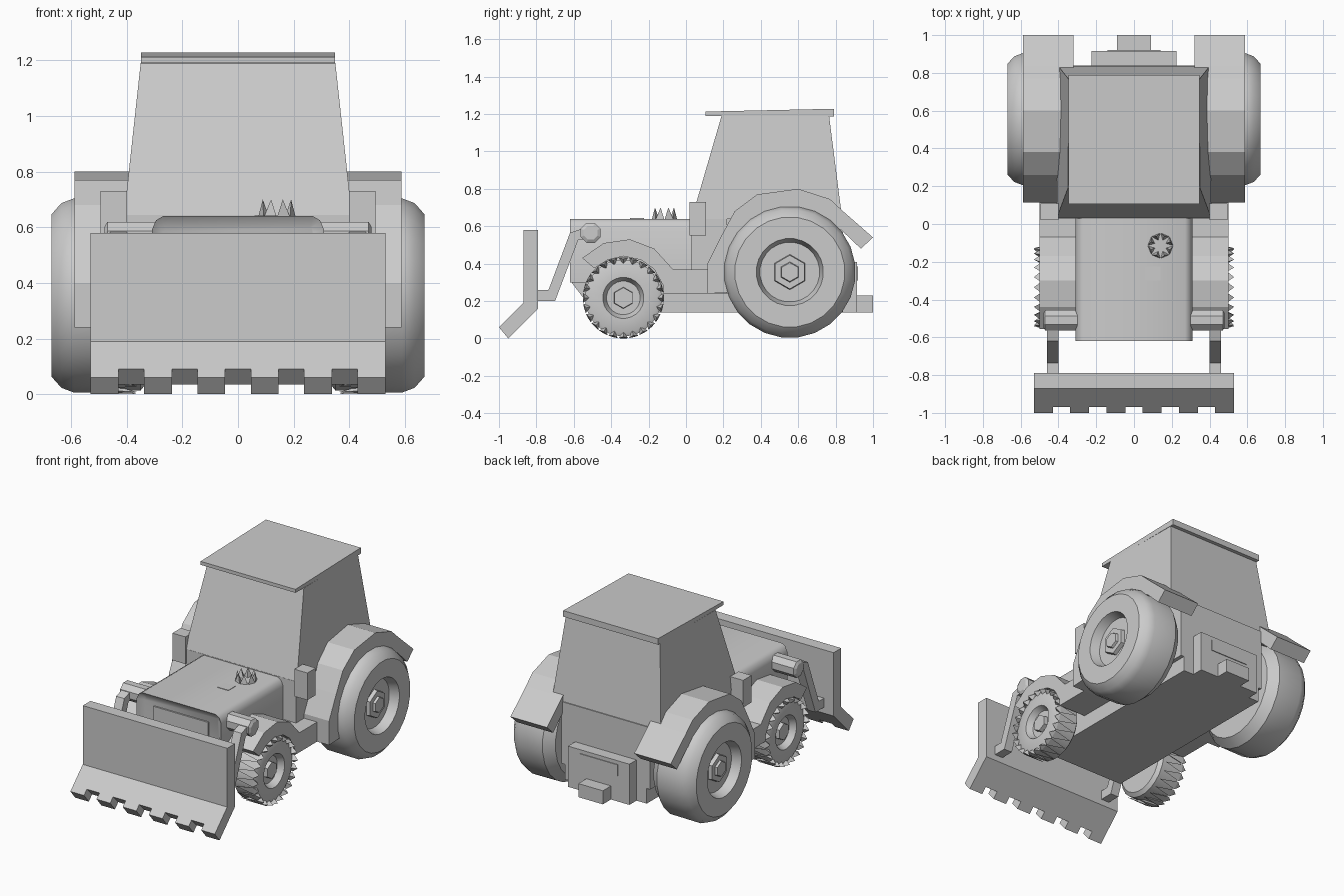
import bpy, bmesh
from math import sin, cos, pi, radians
from mathutils import Vector

if "Cube" in bpy.data.objects:
    bpy.data.objects.remove(bpy.data.objects["Cube"])


def finish(name, bm, smooth=None):
    bmesh.ops.recalc_face_normals(bm, faces=bm.faces)
    me = bpy.data.meshes.new(name)
    bm.to_mesh(me)
    bm.free()
    ob = bpy.data.objects.new(name, me)
    bpy.context.collection.objects.link(ob)
    if smooth:
        bpy.ops.object.select_all(action='DESELECT')
        ob.select_set(True)
        bpy.context.view_layer.objects.active = ob
        bpy.ops.object.shade_smooth_by_angle(angle=radians(smooth))
    return ob


def prism(name, pts, x0, x1):
    """Side profile (y, z) extruded along x."""
    bm = bmesh.new()
    a = [bm.verts.new((x0, y, z)) for y, z in pts]
    b = [bm.verts.new((x1, y, z)) for y, z in pts]
    bm.faces.new(a)
    bm.faces.new(b[::-1])
    for i in range(len(pts)):
        j = (i + 1) % len(pts)
        bm.faces.new((a[i], b[i], b[j], a[j]))
    return finish(name, bm)


def box(name, x0, x1, y0, y1, z0, z1):
    return prism(name, [(y0, z0), (y1, z0), (y1, z1), (y0, z1)], x0, x1)


def lathe_x(name, s, prof, cy, cz, n, smooth=None):
    """Profile (x, radius) turned about an x axis and closed at both ends."""
    bm = bmesh.new()
    rings = [[bm.verts.new((s * x, cy + r * cos(2 * pi * (i + .5) / n), cz + r * sin(2 * pi * (i + .5) / n)))
              for i in range(n)] for x, r in prof]
    for p, q in zip(rings, rings[1:]):
        for i in range(n):
            j = (i + 1) % n
            bm.faces.new((p[i], p[j], q[j], q[i]))
    bm.faces.new(rings[0])
    bm.faces.new(rings[-1])
    return finish(name, bm, smooth)


# Chassis with raked nose
prism("chassis", [(-.62, .36), (-.62, .31), (-.49, .14), (.84, .14), (.84, .36)], -.30, .30)

# Hood with chamfered edges and recessed grille
bm = bmesh.new()
sect = [(-.31, .30), (.31, .30), (.31, .59), (.295, .625), (.27, .64), (-.27, .64), (-.295, .625), (-.31, .59)]
front = [bm.verts.new((x, -.62, z)) for x, z in sect]
back = [bm.verts.new((x, .06, z)) for x, z in sect]
face = bm.faces.new(front)
bm.faces.new(back[::-1])
for i in range(8):
    j = (i + 1) % 8
    bm.faces.new((front[i], back[i], back[j], front[j]))
bm.normal_update()
bmesh.ops.inset_region(bm, faces=[face], thickness=.04)
bmesh.ops.translate(bm, verts=face.verts, vec=(0, .03, 0))
finish("hood", bm, 40)
box("grille_panel", -.2, .2, -.60, -.57, .38, .56)
box("hood_vent", .06, .14, -.30, -.225, .63, .643)

# Jagged exhaust crown on the hood
bm = bmesh.new()
cx, cy, n = .14, -.115, 8
for i in range(n):
    a0, a1 = 2 * pi * i / n, 2 * pi * (i + 1) / n
    am = (a0 + a1) / 2
    v = [bm.verts.new((cx + r * cos(a), cy + r * sin(a), z))
         for r, a, z in ((.068, a0, .635), (.068, a1, .635), (.03, am, .635), (.055, am, .70))]
    for f in ((0, 1, 2), (0, 1, 3), (1, 2, 3), (2, 0, 3)):
        bm.faces.new([v[k] for k in f])
finish("exhaust_crown", bm)

# Cab: tapered cabin, lower body and roof
bm = bmesh.new()
for s in (-1, 1):
    for x, y, z in ((.41, .03, .64), (.40, .835, .64), (.35, .19, 1.19), (.345, .765, 1.19)):
        bm.verts.new((s * x, y, z))
bmesh.ops.convex_hull(bm, input=bm.verts[:])
bmesh.ops.dissolve_limit(bm, angle_limit=.02, verts=bm.verts[:], edges=bm.edges[:])
finish("cab", bm)
box("cab_lower_body", -.325, .325, .05, .84, .24, .65)
box("cab_footwell", -.405, .405, .03, .22, .24, .645)
prism("roof", [(.105, 1.19), (.79, 1.188), (.79, 1.228), (.105, 1.213)], -.348, .348)

# Rear hitch
box("rear_gearbox", -.225, .225, .80, .915, .14, .41)
box("rear_plate", -.14, .14, .91, .92, .31, .385)
box("hitch", -.09, .09, .91, 1.0, .14, .23)

RY, RZ = .555, .355      # rear wheel centre
FY, FZ = -.335, .217     # front wheel centre

rear_outer = [(.115, .24), (.115, .40), (.19, .55), (.26, .68), (.38, .77), (.60, .80),
              (.77, .745), (.84, .68), (1.0, .54), (.935, .48), (.83, .58)]
rear_inner = [(RY + .335 * cos(radians(a)), RZ + .335 * sin(radians(a))) for a in range(45, 201, 22)]

front_guard = [(-.555, .43), (-.44, .51), (-.30, .53), (-.17, .48), (-.07, .37), (.115, .37), (.115, .24),
               (-.12, .24), (-.12, .28), (-.17, .37), (-.24, .42), (-.335, .44), (-.42, .42), (-.49, .375)]

arm = [(-.50, .605), (-.62, .565), (-.735, .26), (-.80, .26), (-.80, .20), (-.70, .20), (-.575, .53), (-.50, .53)]

for side, s in (("left", -1), ("right", 1)):
    # Rear wheel with recessed rim and hub
    lathe_x(f"rear_wheel_{side}", s, [(.36, .30), (.42, .35), (.59, .352), (.635, .335), (.67, .295),
                                      (.67, .18), (.61, .16)], RY, RZ, 24, 35)
    lathe_x(f"rear_hub_{side}", s, [(.58, .10), (.635, .09), (.635, .055), (.65, .05)], RY, RZ, 6)
    prism(f"rear_fender_{side}", rear_outer + rear_inner, s * .32, s * .588)

    # Front wheel with pointed lugs
    lathe_x(f"front_wheel_{side}", s, [(.33, .18), (.35, .205), (.49, .205), (.50, .185), (.50, .11), (.46, .09)],
            FY, FZ, 24, 35)
    lathe_x(f"front_hub_{side}", s, [(.44, .06), (.485, .055)], FY, FZ, 6)
    lathe_x(f"front_axle_{side}", s, [(.28, .05), (.35, .05)], FY, FZ, 8)
    bm = bmesh.new()
    for i in range(24):
        a, d = 2 * pi * i / 24, pi / 26
        v = [bm.verts.new((s * x, FY + r * cos(t), FZ + r * sin(t)))
             for x, r, t in ((.36, .217, a), (.495, .217, a - d), (.495, .217, a + d),
                             (.495, .18, a), (.53, .207, a))]
        for f in ((0, 1, 2), (0, 1, 3), (0, 2, 3), (1, 2, 4), (1, 3, 4), (2, 3, 4)):
            bm.faces.new([v[k] for k in f])
    finish(f"front_wheel_lugs_{side}", bm)
    prism(f"front_fender_step_{side}", front_guard, s * .30, s * .50)

    # Side light box
    box(f"side_box_{side}", s * .40, s * .495, .02, .108, .55, .73)

    # Blade arm and pivot
    prism(f"blade_arm_{side}", arm, s * .40, s * .46)
    lathe_x(f"arm_pivot_{side}", s, [(.30, .058), (.47, .058), (.48, .04)], -.51, .565, 8)

# Front blade, teeth separated by notches along the cutting edge
prism("blade", [(-.87, .58), (-.79, .58), (-.79, .16), (-.915, .035), (-.97, .09), (-.87, .19)], -.53, .53)
for i in range(6):
    c = -.48 + i * .192
    prism(f"blade_tooth_{i + 1}", [(-.97, .09), (-.915, .035), (-.95, 0), (-1.0, .06)], c - .05, c + .05)
